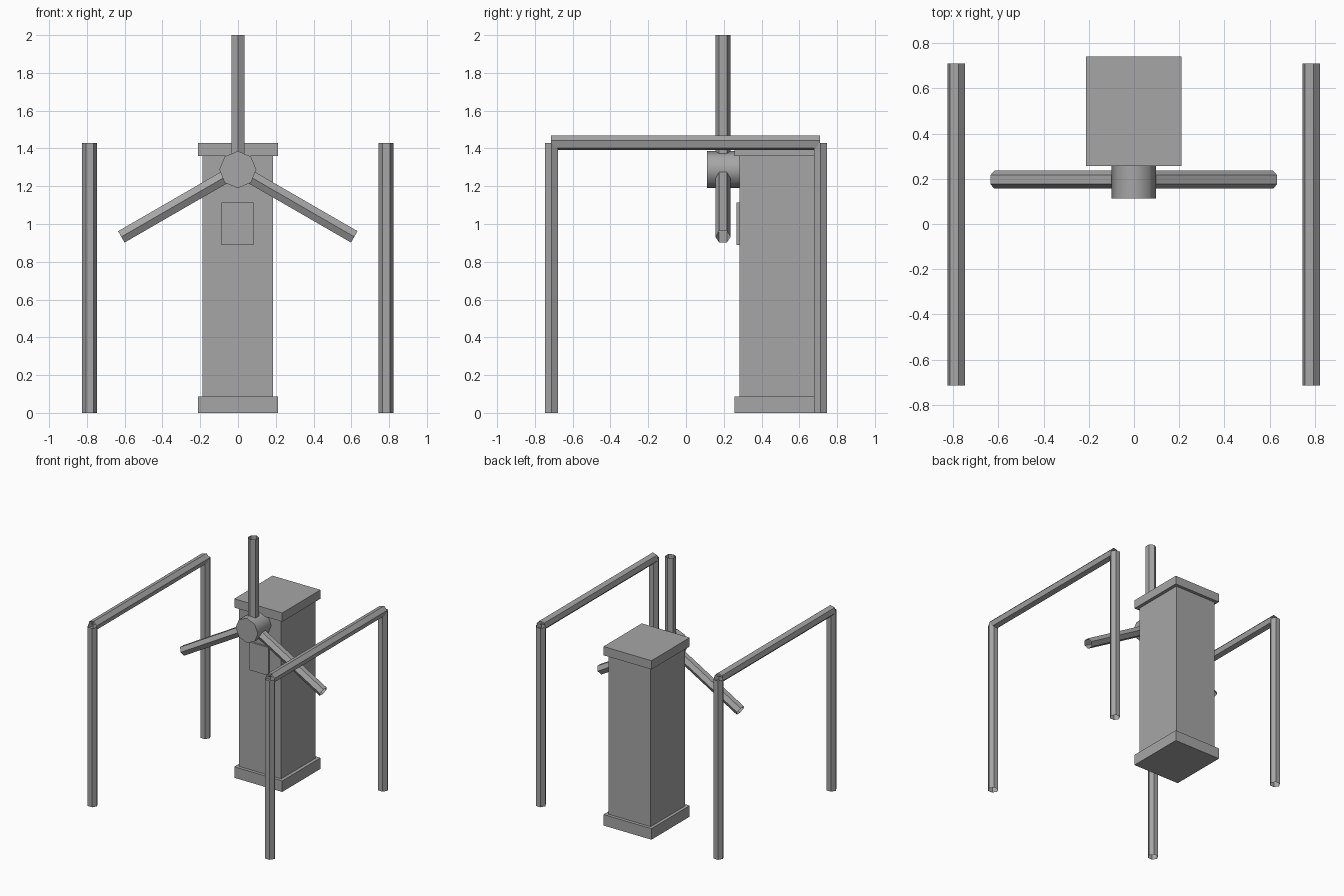
import bpy, math
from mathutils import Vector, Matrix

if "Cube" in bpy.data.objects:
    bpy.data.objects.remove(bpy.data.objects["Cube"])

grey = bpy.data.materials.new("plain_grey")
grey.diffuse_color = (0.38, 0.38, 0.38, 1)
grey.use_nodes = True
grey.node_tree.nodes["Principled BSDF"].inputs["Base Color"].default_value = grey.diffuse_color


def finish(name):
    ob = bpy.context.object
    ob.name = name
    ob.data.materials.append(grey)
    return ob


def box(name, lo, hi):
    lo, hi = Vector(lo), Vector(hi)
    bpy.ops.mesh.primitive_cube_add(size=1, location=(lo + hi) / 2)
    ob = finish(name)
    ob.data.transform(Matrix.Diagonal((*(hi - lo), 1)))
    return ob


def tube(name, start, end, radius=0.04, sides=6, side_dir=(1, 0, 0), fill='NOTHING'):
    """Straight prism from start to end with one corner pointing along side_dir."""
    start, end = Vector(start), Vector(end)
    axis = (end - start).normalized()
    u = Vector(side_dir).normalized()
    v = axis.cross(u)
    bpy.ops.mesh.primitive_cylinder_add(vertices=sides, radius=radius,
                                        depth=(end - start).length, end_fill_type=fill)
    ob = finish(name)
    # the primitive has its first corner on +y
    rot = Matrix((-v, u, axis)).transposed().to_4x4()
    ob.data.transform(Matrix.Translation((start + end) / 2) @ rot)
    return ob


# cabinet: plinth, body, lid and front panel
box("cabinet_base", (-0.213, 0.257, 0), (0.211, 0.74, 0.088))
box("cabinet_body", (-0.188, 0.282, 0.088), (0.184, 0.715, 1.36))
box("cabinet_lid", (-0.213, 0.257, 1.36), (0.211, 0.74, 1.43))
box("front_panel", (-0.088, 0.268, 0.89), (0.082, 0.283, 1.115))

# rotating hub on the cabinet front
hub_z, arm_y = 1.288, 0.196
tube("hub", (-0.001, 0.283, hub_z), (-0.001, 0.112, hub_z), 0.098, 8, (0, 0, 1), 'NGON')
bpy.ops.object.shade_smooth_by_angle(angle=math.radians(50))

# three open hexagonal arms
for i in range(3):
    a = math.radians(90 + 120 * i)
    d = Vector((math.cos(a), 0, math.sin(a)))
    c = Vector((-0.001, arm_y, hub_z))
    tube(f"arm_{i + 1}", c + d * 0.085, c + d * 0.712, side_dir=(0, 1, 0))

# side railings: two posts and a top rail each, open tubes
tilt = math.radians(75)
for side, x in (("left", -0.786), ("right", 0.784)):
    for end, y in (("front", -0.713), ("back", 0.712)):
        tube(f"{side}_{end}_post", (x, y, 0), (x, y, 1.43))
    tube(f"{side}_rail", (x, -0.715, 1.431), (x, 0.71, 1.431),
         side_dir=(math.cos(tilt), 0, math.sin(tilt)))
